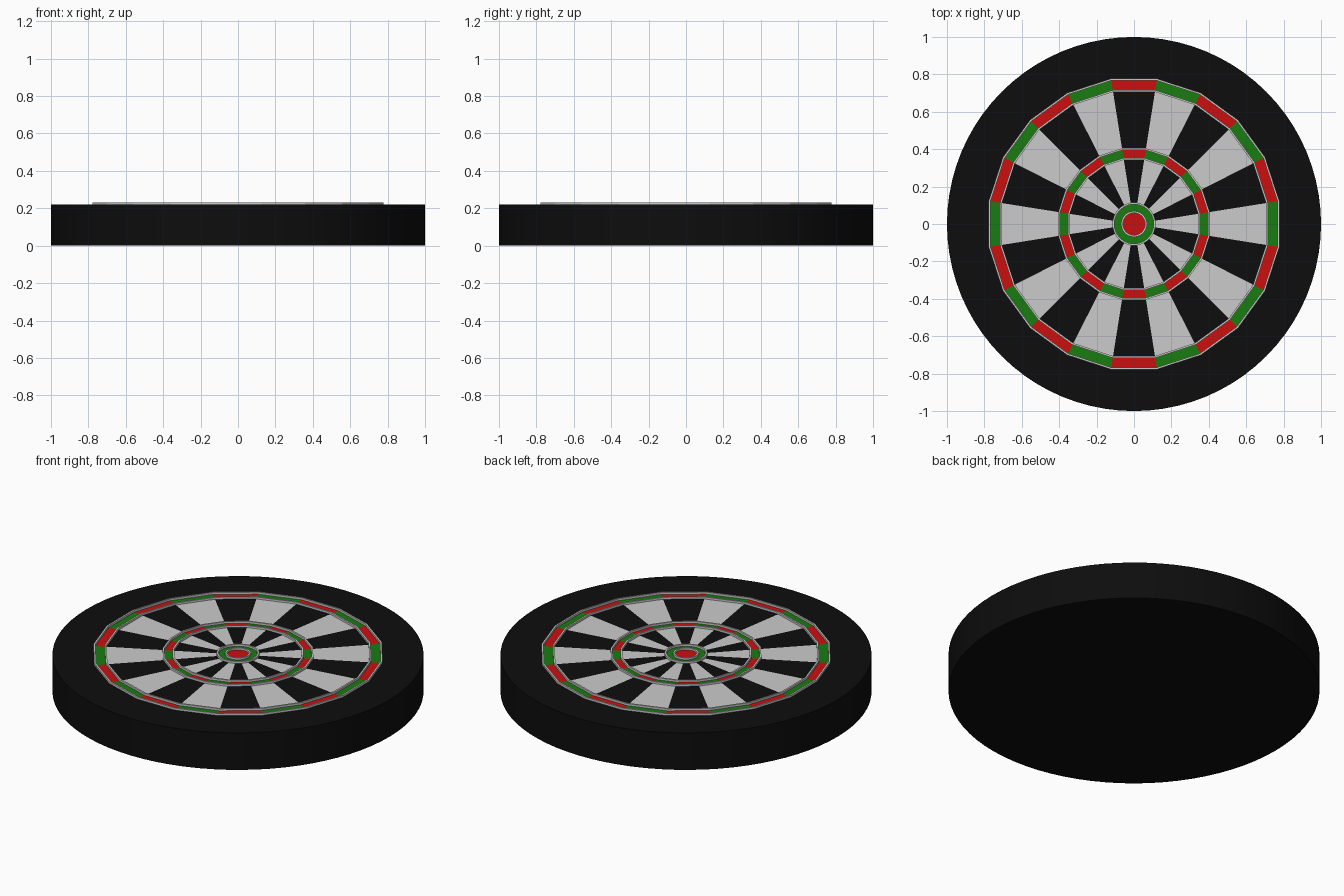
import bpy, bmesh
from math import sin, cos, pi

if "Cube" in bpy.data.objects:
    bpy.data.objects.remove(bpy.data.objects["Cube"])

SECTORS, SUB = 20, 4          # twenty scoring wedges, each split in four
N = SECTORS * SUB
TOP, WIRE_TOP = 0.22, 0.232


def material(name, rgb):
    m = bpy.data.materials.new(name)
    m.diffuse_color = (*rgb, 1)
    m.use_nodes = True
    m.node_tree.nodes["Principled BSDF"].inputs["Base Color"].default_value = m.diffuse_color
    return m


MATS = [material("black", (0.004, 0.004, 0.004)), material("pale_grey", (0.8, 0.8, 0.8)),
        material("red", (0.6, 0.005, 0.005)), material("green", (0.01, 0.2, 0.006))]
BLACK, PALE, RED, GREEN = range(4)


def ring(bm, radius, z, faceted):
    """Ring of N points: a circle, or a 20-sided outline whose radius is its apothem."""
    pts = []
    for i in range(N):
        off = (i % SUB) / SUB * 2 * pi / SECTORS - pi / SECTORS
        a = pi / 2 - pi / SECTORS + i * 2 * pi / N
        r = radius / cos(off) if faceted else radius
        pts.append(bm.verts.new((r * cos(a), r * sin(a), z)))
    return pts


def bridge(bm, a, b, colors):
    for i in range(N):
        j = (i + 1) % N
        f = bm.faces.new((a[i], b[i], b[j], a[j]))
        f.material_index = colors[(i // SUB) % 2]


def finish(bm, name, mats):
    bmesh.ops.recalc_face_normals(bm, faces=bm.faces)
    me = bpy.data.meshes.new(name)
    bm.to_mesh(me)
    bm.free()
    for m in mats:
        me.materials.append(m)
    ob = bpy.data.objects.new(name, me)
    bpy.context.collection.objects.link(ob)
    bpy.ops.object.select_all(action='DESELECT')
    bpy.context.view_layer.objects.active = ob
    ob.select_set(True)
    bpy.ops.object.shade_smooth_by_angle(angle=pi / 18)
    return ob


# Board: coloured scoring bands from the bull outward, then the rim and back
bands = [(0.11, False, (GREEN, GREEN)), (0.348, True, (BLACK, PALE)),
         (0.4, True, (RED, GREEN)), (0.711, True, (BLACK, PALE)),
         (0.772, True, (RED, GREEN)), (1.0, False, (BLACK, BLACK))]
bm = bmesh.new()
prev = ring(bm, 0.064, TOP, False)
bm.faces.new(prev).material_index = RED
for radius, faceted, colors in bands:
    nxt = ring(bm, radius, TOP, faceted)
    bridge(bm, prev, nxt, colors)
    prev = nxt
bottom = ring(bm, 1.0, 0, False)
bridge(bm, prev, bottom, (BLACK, BLACK))
bm.faces.new(bottom)
finish(bm, "board", MATS)


# Raised wires around the bull, the treble band and the double band
def wire(name, radius, faceted, half=0.005):
    bm = bmesh.new()
    loops = [ring(bm, radius + s * half, z, faceted)
             for s, z in ((-1, TOP - 0.005), (-1, WIRE_TOP), (1, WIRE_TOP), (1, TOP - 0.005))]
    for k in range(4):
        bridge(bm, loops[k], loops[(k + 1) % 4], (0, 0))
    finish(bm, name, [])


for name, radius, faceted in (("inner_bull_wire", 0.064, False), ("outer_bull_wire", 0.11, False),
                              ("treble_inner_wire", 0.348, True), ("treble_outer_wire", 0.4, True),
                              ("double_inner_wire", 0.711, True), ("double_outer_wire", 0.772, True)):
    wire(name, radius, faceted)
